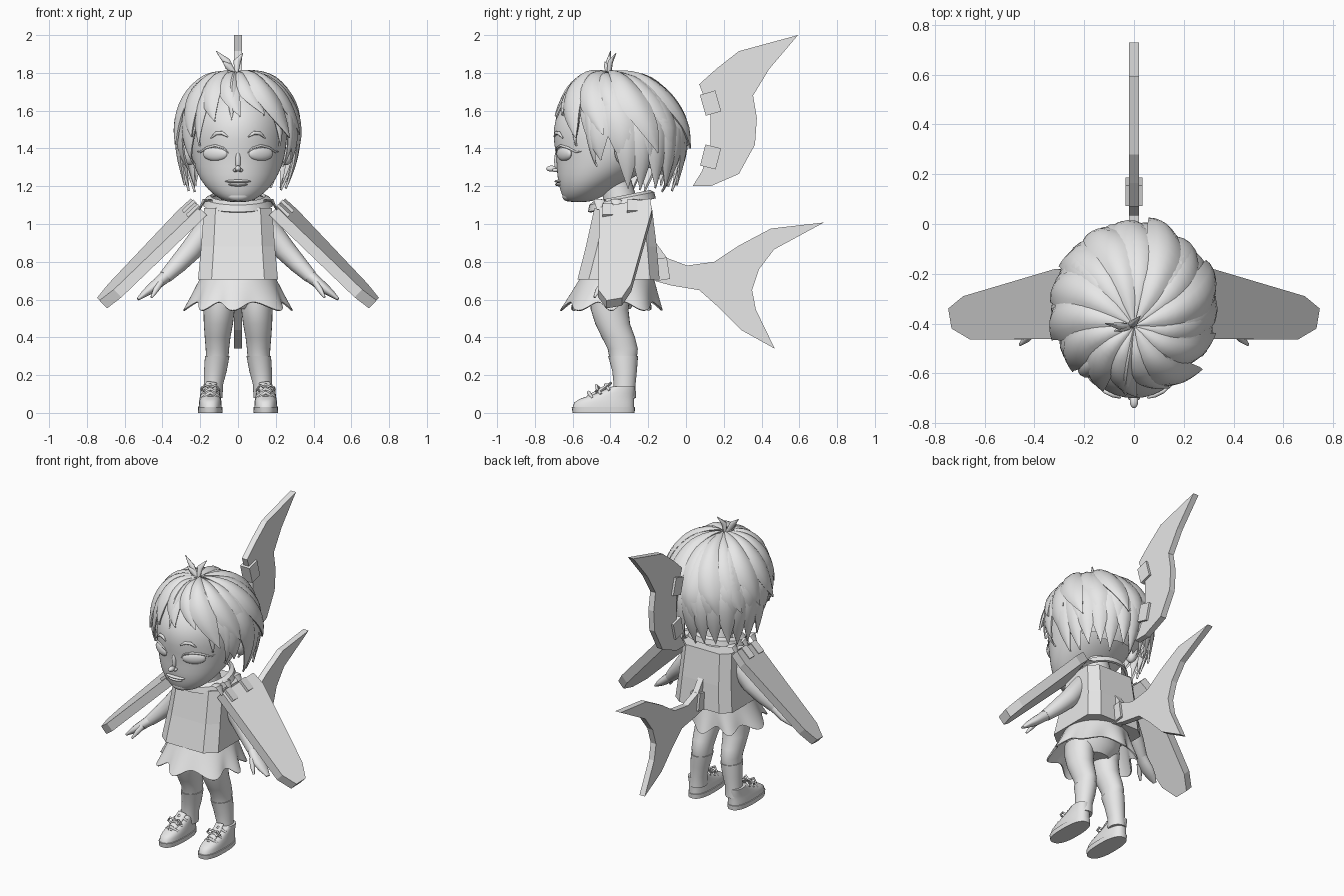
import bpy, bmesh, math, random
from mathutils import Vector, Matrix

if "Cube" in bpy.data.objects:
    bpy.data.objects.remove(bpy.data.objects["Cube"])

random.seed(4)
grey = bpy.data.materials.new("plain grey")
grey.diffuse_color = (0.8, 0.8, 0.8, 1)
grey.use_nodes = True
grey.node_tree.nodes["Principled BSDF"].inputs["Base Color"].default_value = grey.diffuse_color


def finish(name, bm, angle=35):
    """Turn a bmesh into an object, smooth with sharp creases."""
    bmesh.ops.recalc_face_normals(bm, faces=bm.faces)
    me = bpy.data.meshes.new(name)
    bm.to_mesh(me)
    bm.free()
    me.materials.append(grey)
    me.polygons.foreach_set("use_smooth", [angle > 0] * len(me.polygons))
    if angle > 0:
        me.set_sharp_from_angle(angle=math.radians(angle))
    ob = bpy.data.objects.new(name, me)
    bpy.context.collection.objects.link(ob)
    return ob


def loft(name, rings, closed=True, caps=True, thick=0, angle=35):
    """Skin equal-length rings of points; optional end caps or thickness."""
    bm = bmesh.new()
    vs = [[bm.verts.new(p) for p in r] for r in rings]
    n = len(rings[0])
    for a, b in zip(vs, vs[1:]):
        for i in range(n if closed else n - 1):
            j = (i + 1) % n
            bm.faces.new((a[i], a[j], b[j], b[i]))
    if closed and caps:
        bm.faces.new(vs[0])
        bm.faces.new(vs[-1])
    if thick:
        bmesh.ops.recalc_face_normals(bm, faces=bm.faces)
        bmesh.ops.solidify(bm, geom=bm.faces[:], thickness=thick)
    return finish(name, bm, angle)


def ellipse(z, cx, cy, rx, ry, n=28, power=1.0):
    pts = []
    for i in range(n):
        a = 2 * math.pi * i / n
        c, s = math.cos(a), math.sin(a)
        pts.append((cx + rx * math.copysign(abs(c) ** power, c),
                    cy + ry * math.copysign(abs(s) ** power, s), z))
    return pts


def sweep(name, path, radii, n=14):
    """Tube along a path with elliptical sections (a, b)."""
    p = [Vector(q) for q in path]
    rings = []
    for i, q in enumerate(p):
        t = (p[min(i + 1, len(p) - 1)] - p[max(i - 1, 0)]).normalized()
        u = Vector((0, 1, 0)).cross(t).normalized()
        v = t.cross(u)
        a, b = radii[i] if isinstance(radii[i], tuple) else (radii[i], radii[i])
        rings.append([q + u * a * math.cos(k * 2 * math.pi / n) + v * b * math.sin(k * 2 * math.pi / n)
                      for k in range(n)])
    return loft(name, rings, angle=50)


def solid(name, make, c, size, axis, rot, angle):
    bm = bmesh.new()
    make(bm)
    m = Matrix.Translation(c) @ Matrix.Rotation(rot, 4, axis) @ Matrix.Diagonal((*size, 1))
    bmesh.ops.transform(bm, matrix=m, verts=bm.verts)
    return finish(name, bm, angle)


def ball(name, c, r, axis='Y', rot=0.0):
    return solid(name, lambda bm: bmesh.ops.create_uvsphere(bm, u_segments=24, v_segments=14, radius=1),
                 c, r, axis, rot, 35)


def box(name, c, size, axis='X', rot=0.0):
    return solid(name, lambda bm: bmesh.ops.create_cube(bm, size=1), c, size, axis, rot, 0)


def plate(name, outline, half):
    """Upright slab in the y-z plane."""
    return loft(name, [[(x, y, z) for y, z in outline] for x in (-half, half)], angle=0)


# head: z, half width, front y, back y
HEAD = [(1.115, .05, -.62, -.52), (1.13, .09, -.645, -.47), (1.16, .135, -.66, -.42), (1.2, .175, -.672, -.36),
        (1.26, .215, -.684, -.25), (1.35, .248, -.685, -.13), (1.45, .262, -.705, -.07), (1.55, .26, -.70, -.05),
        (1.65, .22, -.64, -.09), (1.73, .14, -.54, -.18), (1.77, .04, -.42, -.28)]
head = loft("head", [ellipse(z, 0, (f + b) / 2, w, (b - f) / 2, 40) for z, w, f, b in HEAD], angle=180)
head.modifiers.new("smooth", 'SUBSURF').levels = 1


def face_y(x, z):
    for a, b in zip(HEAD, HEAD[1:]):
        if a[0] <= z <= b[0]:
            k = (z - a[0]) / (b[0] - a[0])
            w, f, r = (a[i] + (b[i] - a[i]) * k for i in (1, 2, 3))
            return (f + r) / 2 - (r - f) / 2 * math.sqrt(max(0, 1 - (x / w) ** 2))


def face_line(name, pts, r):
    n = len(pts)
    sweep(name, [(x, face_y(x, z) - .001, z) for x, z in pts],
          [max(.002, r * math.sin(math.pi * (i + .4) / (n - .2))) for i in range(n)], 8)


# facial features
for s in (-1, 1):
    ball("eye", (s * .12, face_y(.12, 1.372) + .01, 1.372), (.074, .022, .038), 'Z', s * .5)
    face_line("upper_eyelid", [(s * x, z) for x, z in
              ((.05, 1.375), (.075, 1.402), (.12, 1.415), (.165, 1.404), (.2, 1.38), (.215, 1.385))], .007)
    face_line("eyebrow", [(s * x, z) for x, z in ((.055, 1.462), (.085, 1.482), (.115, 1.48), (.145, 1.455))], .011)
    ball("nostril", (s * .014, -.692, 1.285), (.012, .016, .010))
    ball("ear", (s * .268, -.335, 1.395), (.04, .045, .085), 'Y', s * .2)
ball("nose_tip", (0, -.712, 1.293), (.017, .028, .016))
ball("nose_bridge", (0, -.684, 1.335), (.014, .014, .05))
ball("chin", (0, -.625, 1.15), (.06, .03, .03))
ball("upper_lip", (0, -.670, 1.226), (.068, .026, .009))
ball("lower_lip", (0, -.668, 1.209), (.05, .026, .010))

# hair cap under the locks
bm = bmesh.new()
bmesh.ops.create_uvsphere(bm, u_segments=32, v_segments=20, radius=1)
bmesh.ops.transform(bm, matrix=Matrix.Translation((0, -.34, 1.48)) @ Matrix.Diagonal((.285, .315, .31, 1)),
                    verts=bm.verts)
bmesh.ops.delete(bm, geom=[v for v in bm.verts if v.co.z < 1.24 + 1.3 * max(0, -v.co.y - .2)], context='VERTS')
finish("hair_cap", bm)


def lock(az, th, width, swirl, scale, flare, start=.5, drop=0):
    """One pointed blade of hair from the crown over the skull."""
    rings = []
    for i in range(17):
        t = .02 + .98 * i / 16
        q = math.radians(th) * t
        taper = 1 if t < start else max(.02, 1 - ((t - start) / (1 - start)) ** 1.5)
        ring = []
        for u in (-1, -.5, 0, .5, 1):
            a = math.radians(az + swirl * t * t + width * taper * u)
            k = scale * (.955 + .045 * min(1, t * 4)) * (1 + .07 * taper * (1 - u * u) * min(1, 3 * t))
            out = math.sin(q) * k + flare * t ** 5
            ring.append((.325 * out * math.cos(a), -.34 + .345 * out * math.sin(a) - .07 * max(0, 1 - q / 1.5),
                         1.49 + .33 * math.cos(q) * k - drop * t ** 4))
        rings.append(ring)
    loft("hair_lock", rings, closed=False, thick=.012, angle=40)


# top layer: swirling blades, short over the forehead, tips flicked out
for i in range(15):
    az = 270 - 22 + i * 24
    d = abs((az + 22 - 270 + 180) % 360 - 180)
    th = 79 if d < 30 else 90 if d < 60 else 97 if d < 100 else 104
    lock(az, th + random.uniform(-7, 7), 17, 24, random.uniform(.96, 1.02), random.uniform(.04, .12))
# middle layer around the back
for i in range(11):
    lock(-28 + i * 236 / 10, 122 + random.uniform(-8, 8), 16, 8, .96, .1, .6)
# long thin locks at the nape and behind the ears
for i in range(13):
    lock(2 + i * 176 / 12, 150 + random.uniform(-10, 4), 13, 5, .93, random.uniform(.25, .38), .6, .05)
# wisps in front of the ears and on the forehead
for az, th, w in ((-30, 126, 8), (-48, 104, 9), (210, 126, 8), (228, 104, 9), (262, 79, 7)):
    lock(az, th, w, 2, .97, .05)

# sprout on the crown
for tip, mid in (((-.115, -.40, 1.915), (-.06, -.41, 1.86)), ((.025, -.37, 1.905), (-.005, -.40, 1.86)),
                 ((-.08, -.43, 1.86), (-.05, -.42, 1.835))):
    sweep("hair_sprout", [(-.01, -.41, 1.785), mid, tip], [(.008, .012), (.02, .014), (.002, .002)], 8)

# neck and tilted collar
loft("neck", [ellipse(z, 0, y, r, r) for z, y, r in ((1.02, -.33, .11), (1.1, -.34, .09), (1.25, -.38, .085))])
tilt = lambda p, dz: (p[0], p[1], 1.13 + dz + .2 * (p[1] + .34))
loft("collar", [[tilt(p, dz) for p in ellipse(0, 0, -.34, rx, ry)] for rx, ry, dz in
                ((.185, .18, -.03), (.172, .172, .005), (.145, .15, .02))], caps=False, thick=.015)
for s in (-1, 1):
    for y in (-.45, -.36, -.25):
        sweep("collar_tab", [(s * .14, y, 1.125), (s * .18, y - .01, 1.125), (s * .205, y - .01, 1.075)],
              [(.006, .028), (.01, .03), (.004, .012)], 8)


# panelled torso
def torso_ring(z, w, f, b):
    half = [(w * .66, f), (w, f + .06), (w, b - .05), (w * .7, b)]
    return [(x, y, z) for x, y in half] + [(-x, y, z) for x, y in reversed(half)]


loft("torso", [torso_ring(1.085, .18, -.485, -.18), torso_ring(.88, .195, -.53, -.155),
               torso_ring(.705, .212, -.575, -.14)], angle=0)

# pleated skirt with a wavy hem
rings = []
for k in range(7):
    t = k / 6
    ring = []
    for i in range(120):
        a = 2 * math.pi * i / 120
        wave = math.cos(8 * a + .8 * math.sin(3 * a))
        g = 1 + .085 * t * wave
        ring.append(((.2 + .068 * t) * g * math.cos(a), -.365 - .03 * t + (.195 + .057 * t) * g * math.sin(a),
                     .715 - t * (.15 + .022 * wave)))
    rings.append(ring)
loft("skirt", rings, caps=False, thick=.008, angle=60)
loft("hips", [ellipse(z, 0, -.385, rx, ry) for z, rx, ry in ((.7, .18, .16), (.6, .165, .13), (.55, .1, .09))])

LEG = [(.62, .1, -.4, .085, .105), (.55, .1, -.405, .083, .1), (.47, .104, -.388, .077, .092),
       (.4, .108, -.358, .068, .088), (.34, .109, -.335, .062, .08), (.3, .11, -.333, .06, .074),
       (.22, .12, -.325, .055, .06), (.15, .13, -.325, .046, .053), (.08, .135, -.325, .048, .055)]
SHOE = [(0, .064, -.6, -.272), (.03, .066, -.605, -.27), (.031, .061, -.6, -.274), (.055, .06, -.592, -.274),
        (.073, .057, -.565, -.274), (.092, .054, -.51, -.273), (.115, .051, -.45, -.27), (.14, .05, -.39, -.27)]
WING = [(-.01, -.46), (-.01, -.19), (.08, -.18), (.62, -.29), (.715, -.34), (.715, -.42), (.62, -.465)]
for s in (-1, 1):
    # legs, socks and shoes
    loft("leg", [ellipse(z, s * x, y, a, b) for z, x, y, a, b in LEG], angle=60)
    loft("sock", [ellipse(z, s * x, y, a + .005, b + .005) for z, x, y, a, b in LEG[5:]], angle=60)
    loft("shoe", [ellipse(z, s * .147, (f + b) / 2, w, (b - f) / 2, 32, .8) for z, w, f, b in SHOE], angle=40)
    sweep("shoe_tongue", [(s * .145, -.52, .08), (s * .145, -.45, .118), (s * .14, -.395, .16)],
          [(.025, .012), (.032, .014), (.03, .006)])
    for k in range(3):
        y, z = -.515 + .045 * k, .1 + .02 * k
        sweep("shoe_lace", [(s * .147 - .045, y + .02, z - .022), (s * .147, y, z + .008),
                            (s * .147 + .045, y + .02, z - .022)], [.007, .01, .007], 8)
    for e in (-1, 1):
        x = s * .147
        sweep("lace_bow", [(x, -.46, .132), (x + e * .03, -.475, .147), (x + e * .048, -.47, .122),
                           (x + e * .025, -.475, .114), (x, -.465, .129)], [.007] * 5, 8)
    # arms and hands
    sweep("arm", [(s * x, y, z) for x, y, z in ((.14, -.33, 1.01), (.19, -.33, .94), (.25, -.335, .86),
          (.32, -.36, .785), (.385, -.39, .72))], [.055, .06, .058, .048, .036])
    sweep("hand", [(s * x, y, z) for x, y, z in ((.38, -.388, .725), (.415, -.405, .695), (.45, -.415, .665),
          (.49, -.425, .635), (.53, -.435, .602))], [(.034, .034), (.03, .042), (.028, .046), (.02, .036), (.008, .015)])
    sweep("thumb", [(s * .41, -.435, .69), (s * .435, -.465, .65), (s * .458, -.485, .612)], [.018, .015, .006], 8)
    # side fins hanging off the shoulders, rear edge raised
    rings = []
    for h in (0, .058):
        ring = []
        for a, y in WING:
            o = h + .067 * (y + .46) / .28
            ring.append((s * (.172 + .72 * a + .69 * o), y, 1.04 - .69 * a + .72 * o))
        rings.append(ring)
    loft("side_fin", rings, angle=0)
    for y, lift in ((-.415, 0), (-.285, .022)):
        box("fin_strap", (s * (.235 + lift), y, 1.068 + lift), (.085, .055, .03), 'Y', s * .75)

# back fin and tail, with their fastening tabs
plate("back_fin", [(.593, 2.0), (.28, 1.915), (.165, 1.825), (.07, 1.74), (.13, 1.58), (.13, 1.42), (.085, 1.28),
                   (.035, 1.2), (.13, 1.2), (.28, 1.265), (.365, 1.42), (.375, 1.56), (.355, 1.68), (.44, 1.82)], .02)
plate("tail_fin", [(.73, 1.008), (.45, .976), (.28, .886), (.15, .80), (.005, .78), (-.1, .82), (-.185, .935),
                   (-.17, .7), (-.08, .675), (.07, .65), (.175, .557), (.29, .44), (.47, .34), (.37, .546),
                   (.35, .65), (.386, .76), (.466, .865)], .02)
for y, z, r in ((.13, 1.64, .28), (.13, 1.355, -.25), (-.135, .76, .15)):
    box("fin_tab", (0, y, z), (.07, .085, .115), 'X', r)
